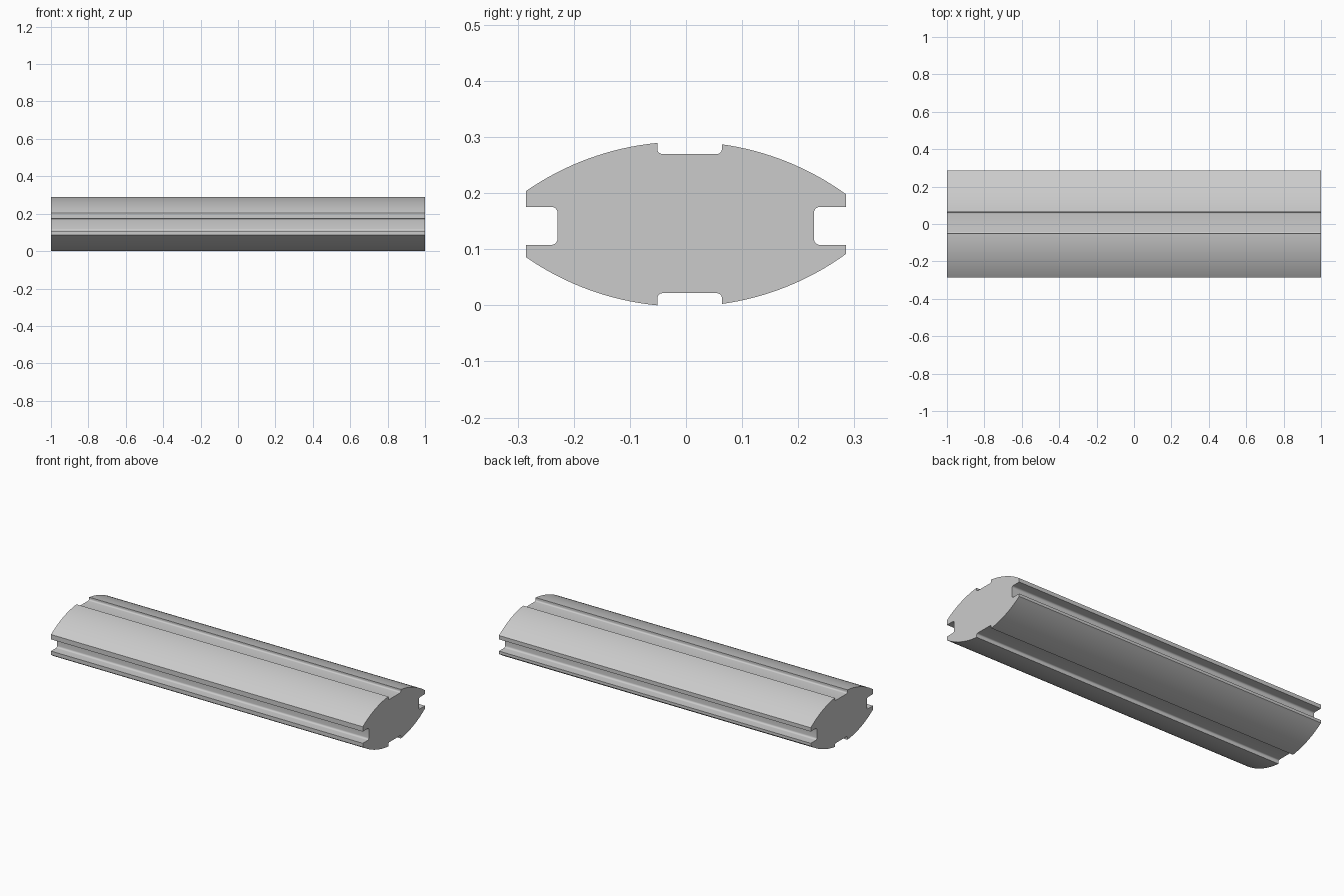
import bpy, bmesh
from math import sin, cos, asin, pi, sqrt, atan2

if "Cube" in bpy.data.objects:
    bpy.data.objects.remove(bpy.data.objects["Cube"])

HALF_LEN = 1.0
W = 0.285                     # half width
R, Y0 = 0.493, -0.004         # crown arc radius and apex position
TOP, BOT = 0.2917, -0.0022    # virtual arc apexes (cut away by the grooves)
SL, SR = -0.051, 0.064        # top / bottom groove sides


def crown(y, top):
    drop = R - sqrt(R * R - (y - Y0) ** 2)
    return (y, TOP - drop) if top else (y, BOT + drop)


def arc(ya, yb, top, n=16):
    a, b = asin((ya - Y0) / R), asin((yb - Y0) / R)
    return [crown(Y0 + R * sin(a + (b - a) * i / n), top) for i in range(n + 1)]


def fillet(corner, d_in, d_out, r, n=6):
    """Quarter round at a corner between two axis-aligned directions."""
    cx = corner[0] + r * (d_out[0] - d_in[0])
    cz = corner[1] + r * (d_out[1] - d_in[1])
    return [(cx - r * d_out[0] * cos(t) + r * d_in[0] * sin(t),
             cz - r * d_out[1] * cos(t) + r * d_in[1] * sin(t))
            for t in (pi / 2 * i / n for i in range(n + 1))]


def groove(a, b, d, r):
    """Groove floor from a to b, entered along d, with rounded inner corners."""
    ln = sqrt((b[0] - a[0]) ** 2 + (b[1] - a[1]) ** 2)
    u = ((b[0] - a[0]) / ln, (b[1] - a[1]) / ln)
    return fillet(a, d, u, r) + fillet(b, u, (-d[0], -d[1]), r)


# Cross-section, walked clockwise from the upper left edge
profile = arc(-W, SL, True)
profile += groove((SL, 0.2697), (SR, 0.2697), (0, -1), 0.009)
profile += arc(SR, W, True)
profile += [(W, 0.1757)] + groove((0.228, 0.1757), (0.228, 0.1077), (-1, 0), 0.011) + [(W, 0.1077)]
profile += arc(W, SR, False)
profile += groove((SR, 0.0217), (SL, 0.0217), (0, 1), 0.009)
profile += arc(SL, -W, False)
profile += [(-W, 0.1077)] + groove((-0.229, 0.1077), (-0.229, 0.1757), (1, 0), 0.011) + [(-W, 0.1757)]

# Extrude the section along x
bm = bmesh.new()
face = bm.faces.new([bm.verts.new((-HALF_LEN, y, z)) for y, z in profile])
ext = bmesh.ops.extrude_face_region(bm, geom=[face], use_keep_orig=True)
moved = [v for v in ext["geom"] if isinstance(v, bmesh.types.BMVert)]
bmesh.ops.translate(bm, verts=moved, vec=(2 * HALF_LEN, 0, 0))
bmesh.ops.recalc_face_normals(bm, faces=bm.faces)
mesh = bpy.data.meshes.new("grooved_bar")
bm.to_mesh(mesh)
bm.free()

bar = bpy.data.objects.new("grooved_bar", mesh)
bpy.context.collection.objects.link(bar)
bpy.context.view_layer.objects.active = bar
bar.select_set(True)
bpy.ops.object.shade_smooth_by_angle(angle=0.52)
